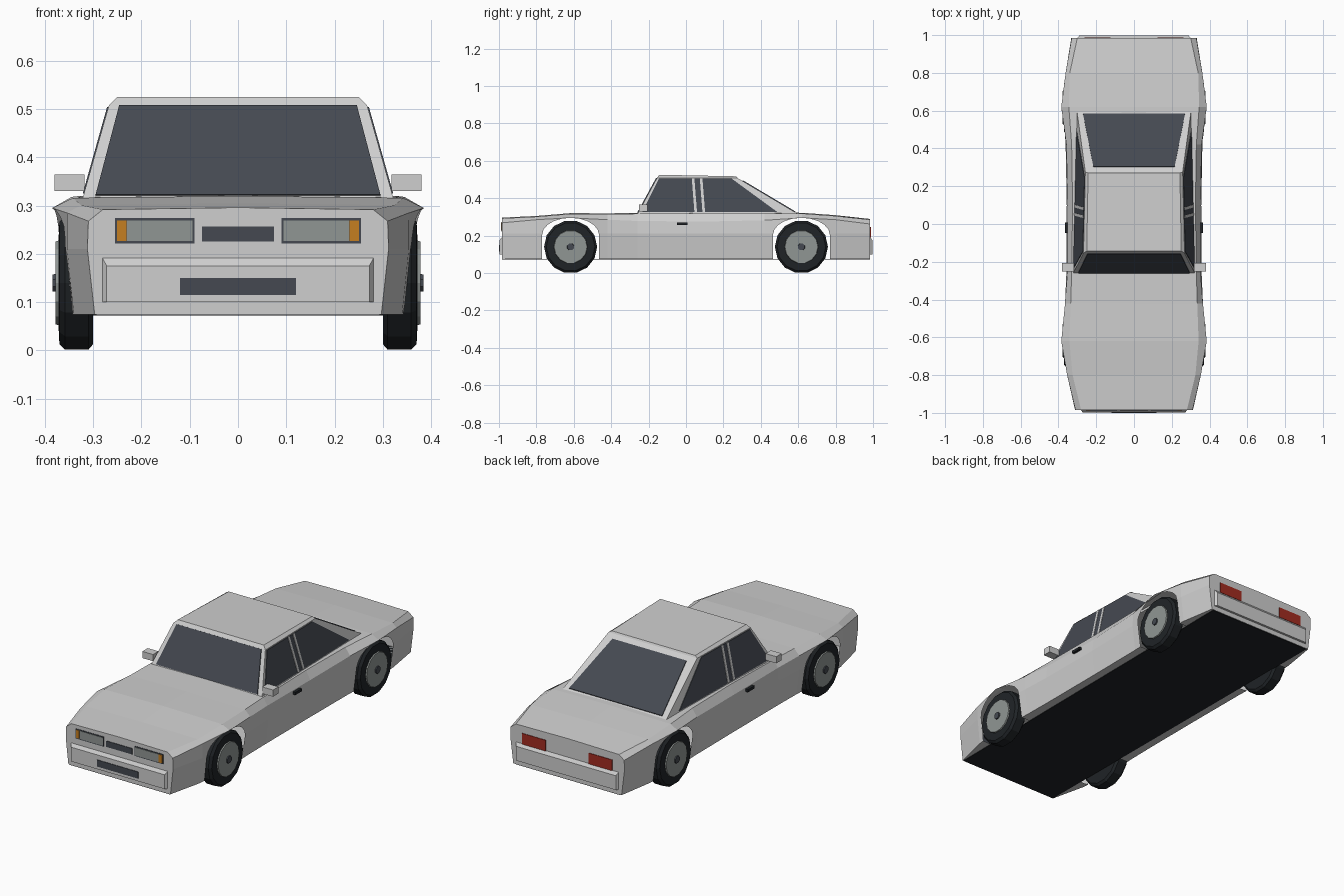
import bpy
import bmesh
import math
from mathutils import Vector

default_cube = bpy.data.objects.get("Cube")
if default_cube:
    bpy.data.objects.remove(default_cube, do_unlink=True)


def material(name, red, green, blue):
    mat = bpy.data.materials.new(name)
    mat.use_nodes = True
    colour = (red, green, blue, 1)
    mat.diffuse_color = colour
    mat.node_tree.nodes["Principled BSDF"].inputs["Base Color"].default_value = colour
    return mat


silver = material("silver paint", .62, .62, .62)
glass = material("dark glass", .058, .066, .082)
rubber = material("black rubber", .014, .017, .02)
grey = material("lamp and rim grey", .28, .305, .295)
orange = material("indicator orange", .56, .21, .015)
red = material("tail lamp red", .36, .025, .015)


def loft(name, rings, mat):
    """Closed solid skinned through rings that have equal point counts."""
    bm = bmesh.new()
    loops = [[bm.verts.new(p) for p in ring] for ring in rings]
    count = len(loops[0])
    for a, b in zip(loops, loops[1:]):
        for i in range(count):
            j = (i + 1) % count
            bm.faces.new((a[i], a[j], b[j], b[i]))
    bm.faces.new(loops[0])
    bm.faces.new(loops[-1])
    bmesh.ops.recalc_face_normals(bm, faces=bm.faces)
    mesh = bpy.data.meshes.new(name)
    bm.to_mesh(mesh)
    bm.free()
    mesh.materials.append(mat)
    obj = bpy.data.objects.new(name, mesh)
    bpy.context.collection.objects.link(obj)
    return obj


def plate(name, points, out, mat):
    """Thin plate lying on a surface and raised along the vector out."""
    base = [Vector(p) for p in points]
    return loft(name, [base, [p + Vector(out) for p in base]], mat)


def rect(x1, x2, z1, z2, y):
    return [(x1, y, z1), (x2, y, z1), (x2, y, z2), (x1, y, z2)]


def circle_ring(x, radius, cy, cz, sides):
    turn = [2 * math.pi * (i + .5) / sides for i in range(sides)]
    return [(x, cy + radius * math.sin(t), cz + radius * math.cos(t)) for t in turn]


AXLE, FLOOR = .617, .075

# Body: y, sill width, waist width, shoulder width and height, deck width and height
stations = [
    (-.985, .297, .312, .310, .268, .280, .292),
    (-.80, .340, .354, .354, .285, .325, .301),
    (-.62, .355, .375, .385, .295, .342, .316),
    (-.42, .345, .365, .365, .285, .335, .315),
    (-.26, .343, .358, .352, .278, .330, .317),
    (.10, .343, .356, .350, .275, .325, .320),
    (.42, .345, .362, .358, .282, .330, .320),
    (.62, .355, .375, .385, .295, .345, .318),
    (.80, .345, .362, .362, .285, .340, .305),
    (.985, .315, .332, .330, .262, .300, .285),
]
rings = []
for y, sill, waist, shoulder, z_shoulder, deck, z_deck in stations:
    half = [(.28, FLOOR), (sill, FLOOR), (waist, .21), (shoulder, z_shoulder), (deck, z_deck)]
    rings.append([(x, y, z) for x, z in half] + [(0, y, z_deck + .004)]
                 + [(-x, y, z) for x, z in reversed(half)])
body = loft("body", rings, silver)

# Wheel arches cut right through the body
for y_axle in (-AXLE, AXLE):
    arc = [(.152 * math.cos(math.pi * i / 10), .205 + .09 * math.sin(math.pi * i / 10))
           for i in range(11)]
    outline = [(.152, -.1)] + arc + [(-.152, -.1)]
    cutter = loft("arch_cutter", [[(x, y_axle + dy, z) for dy, z in outline]
                                  for x in (-.6, .6)], silver)
    cutter.hide_render = True
    cutter.hide_viewport = True
    cut = body.modifiers.new("arch", 'BOOLEAN')
    cut.operation = 'DIFFERENCE'
    cut.solver = 'EXACT'
    cut.object = cutter
bpy.context.view_layer.update()
evaluated = body.evaluated_get(bpy.context.evaluated_depsgraph_get())
cut_mesh = bpy.data.meshes.new_from_object(evaluated)
body.modifiers.clear()
body.data = cut_mesh
for helper in [o for o in bpy.data.objects if o.name.startswith("arch_cutter")]:
    bpy.data.objects.remove(helper, do_unlink=True)

# Leave the arches open instead of lined by a tunnel
bm = bmesh.new()
bm.from_mesh(cut_mesh)
tunnel = []
for face in bm.faces:
    xs = [v.co.x for v in face.verts]
    middle = face.calc_center_median()
    if max(xs) - min(xs) > .5 and .08 < middle.z < .297 and abs(middle.y) < .9:
        tunnel.append(face)
bmesh.ops.delete(bm, geom=tunnel, context='FACES')
bm.to_mesh(cut_mesh)
bm.free()

plate("floor", [(-.293, -.983, FLOOR), (.293, -.983, FLOOR),
                (.305, .983, FLOOR), (-.305, .983, FLOOR)], (0, 0, -.003), rubber)


# Cabin
def side_x(y, z):
    return .322 - .27 * (z - .315) - .023 * (y + .26)


def screen_y(z):
    return -.26 + .544 * (z - .315)


def rear_y(z):
    return .6 - 1.684 * (z - .315)


def cabin_ring(z):
    front, back = screen_y(z), rear_y(z)
    return [(-side_x(front, z), front, z), (side_x(front, z), front, z),
            (side_x(back, z), back, z), (-side_x(back, z), back, z)]


roof = [(-.25, -.143, .525), (.25, -.143, .525), (.243, .27, .517), (-.243, .27, .517)]
loft("cabin", [cabin_ring(.305), cabin_ring(.508), roof], silver)

# Windscreen and rear window
for name, edge, (low, w_low), (high, w_high), out in (
        ("windscreen", screen_y, (.321, .295), (.507, .246), (0, -.004, .002)),
        ("rear_window", rear_y, (.325, .27), (.492, .215), (0, .002, .004))):
    plate(name, [(-w_low, edge(low), low), (w_low, edge(low), low),
                 (w_high, edge(high), high), (-w_high, edge(high), high)], out, glass)

for side, label in ((1, "left"), (-1, "right")):
    # Side windows with slim door pillars
    def side_panel(name, yz, thickness, mat):
        plate(f"{label}_{name}", [(side * side_x(y, z), y, z) for y, z in yz],
              (side * thickness, 0, 0), mat)

    side_panel("side_window", [(-.235, .325), (.49, .325), (.245, .504), (-.145, .504)],
               .003, glass)
    for pillar, y in (("front_pillar", .045), ("rear_pillar", .088)):
        side_panel(pillar, [(y, .325), (y + .014, .325), (y, .504), (y - .014, .504)],
                   .005, silver)

    # Door mirror and handle
    plate(f"{label}_mirror", rect(side * .318, side * .38, .33, .365, -.252),
          (0, .045, 0), silver)
    plate(f"{label}_door_handle", rect(side * .345, side * .366, .256, .27, -.047),
          (0, .055, 0), rubber)

    # Headlamp unit and tail lamp
    front = -.984
    plate(f"{label}_lamp_frame", rect(side * .09, side * .255, .222, .274, front),
          (0, -.003, 0), glass)
    plate(f"{label}_headlamp", rect(side * .094, side * .23, .227, .269, front),
          (0, -.005, 0), grey)
    plate(f"{label}_indicator", rect(side * .231, side * .251, .227, .269, front),
          (0, -.005, 0), orange)
    plate(f"{label}_tail_lamp", rect(side * .125, side * .262, .19, .247, -front),
          (0, .004, 0), red)

    # Wheels: tyre, rim disc and hub cap
    for y, end in ((-AXLE, "front"), (AXLE, "rear")):
        def turned(part, profile, sides, mat):
            loft(f"{label}_{end}_{part}",
                 [circle_ring(side * x, r, y, .14, sides) for x, r in profile], mat)

        turned("tyre", [(.30, .10), (.30, .13), (.31, .142), (.358, .142),
                        (.37, .13), (.372, .09)], 14, rubber)
        turned("rim", [(.365, .092), (.378, .088)], 14, grey)
        turned("hub", [(.37, .021), (.384, .019)], 8, glass)

# Grille, bumpers and number plate
plate("grille", rect(-.075, .075, .226, .257, -.984), (0, -.004, 0), glass)
for name, facing, width in (("front_bumper", -1, .282), ("rear_bumper", 1, .3)):
    inner = rect(-width, width, .1, .194, facing * .983)
    outer = rect(-width + .01, width - .01, .1, .175, facing * .997)
    loft(name, [inner, outer], silver)
plate("number_plate", rect(-.12, .12, .115, .15, -.996), (0, -.004, 0), glass)
